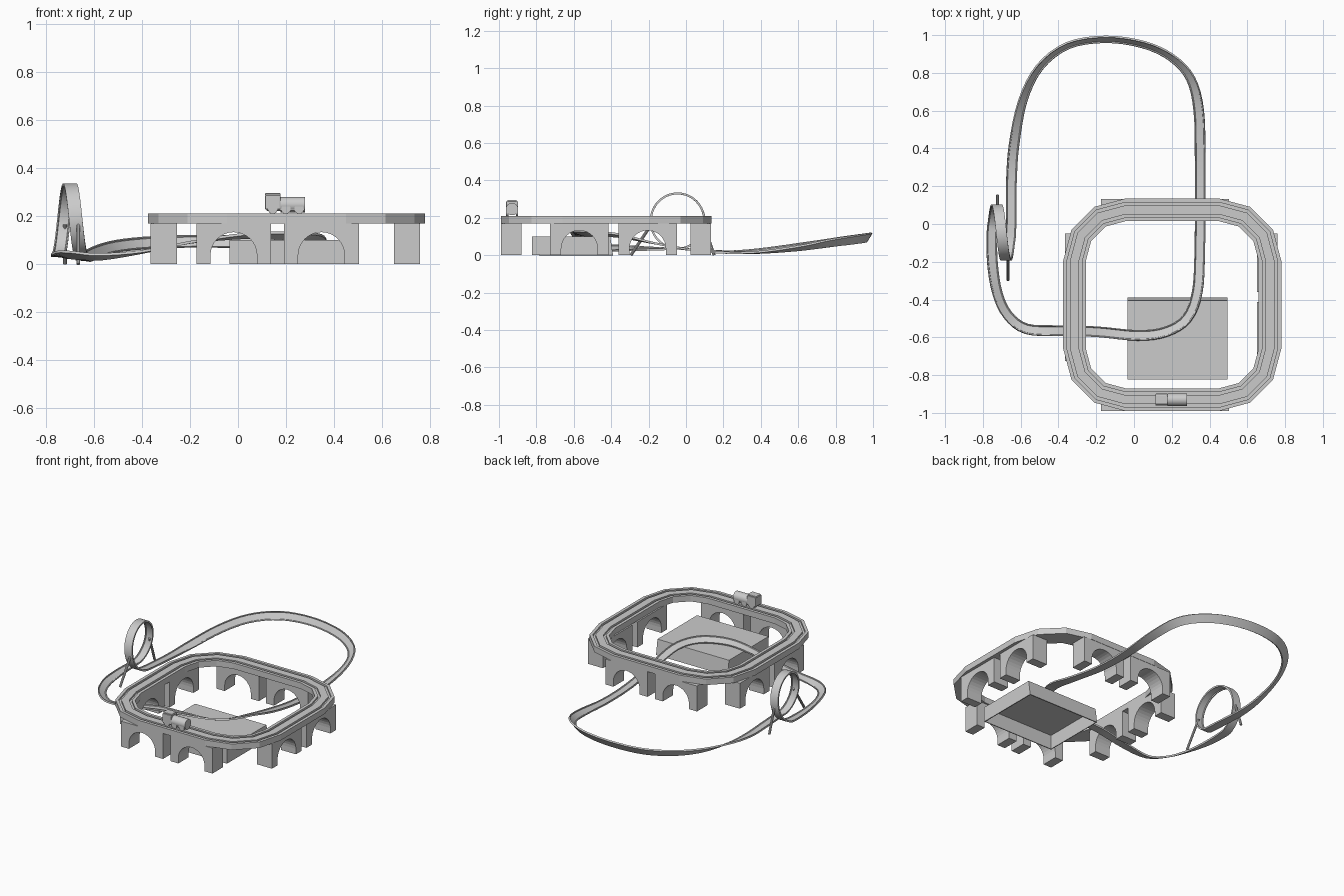
import bpy, bmesh, math
from mathutils import Vector as V, Matrix

if "Cube" in bpy.data.objects:
    bpy.data.objects.remove(bpy.data.objects["Cube"])


def finish(name, bm, smooth=False):
    bmesh.ops.recalc_face_normals(bm, faces=bm.faces)
    me = bpy.data.meshes.new(name)
    bm.to_mesh(me)
    bm.free()
    ob = bpy.data.objects.new(name, me)
    bpy.context.collection.objects.link(ob)
    if smooth:
        bpy.ops.object.select_all(action='DESELECT')
        ob.select_set(True)
        bpy.context.view_layer.objects.active = ob
        bpy.ops.object.shade_smooth_by_angle(angle=math.radians(35))
    return ob


def sweep(name, frames, profile, smooth=False):
    # frames: (position, side, up), joined into a closed circuit
    bm = bmesh.new()
    rings = [[bm.verts.new(p + s * u + w * v) for u, v in profile] for p, s, w in frames]
    n = len(profile)
    for i, a in enumerate(rings):
        b = rings[(i + 1) % len(rings)]
        for j in range(n):
            k = (j + 1) % n
            bm.faces.new((a[j], a[k], b[k], b[j]))
    return finish(name, bm, smooth)


def box(name, x0, x1, y0, y1, z0, z1, bevel=0):
    bm = bmesh.new()
    m = Matrix.Translation(((x0 + x1) / 2, (y0 + y1) / 2, (z0 + z1) / 2)) @ \
        Matrix.Diagonal((x1 - x0, y1 - y0, z1 - z0, 1))
    bmesh.ops.create_cube(bm, size=1, matrix=m)
    if bevel:
        bmesh.ops.bevel(bm, geom=bm.edges[:], offset=bevel, segments=2, affect='EDGES', profile=0.5)
    return finish(name, bm)


def rod(name, a, b, r, sides=16):
    a, b = V(a), V(b)
    d = b - a
    bm = bmesh.new()
    m = Matrix.Translation((a + b) / 2) @ d.to_track_quat('Z', 'Y').to_matrix().to_4x4()
    bmesh.ops.create_cone(bm, cap_ends=True, segments=sides, radius1=r, radius2=r,
                          depth=d.length, matrix=m)
    return finish(name, bm, True)


def arch(name, cx, cy, along_y):
    # block with a round-topped opening
    h, w, t, r, spring = 0.17, 0.156, 0.055, 0.097, 0.036
    pts = [(-w, 0), (-w, h), (w, h), (w, 0), (r, 0)]
    pts += [(r * math.cos(math.pi * i / 16), spring + r * math.sin(math.pi * i / 16)) for i in range(17)]
    pts.append((-r, 0))
    bm = bmesh.new()
    f = bm.faces.new([bm.verts.new((x, -t, z)) for x, z in pts])
    g = bmesh.ops.extrude_face_region(bm, geom=[f])
    bmesh.ops.translate(bm, vec=(0, 2 * t, 0), verts=[v for v in g['geom'] if isinstance(v, bmesh.types.BMVert)])
    ob = finish(name, bm)
    ob.location = (cx, cy, 0)
    ob.rotation_euler.z = math.pi / 2 if along_y else 0


# Faceted toy railway with two wheel grooves
frames = []
for k, (cx, cy) in enumerate([(0.45, -0.195), (-0.045, -0.195), (-0.045, -0.66), (0.45, -0.66)]):
    for i in range(4):
        a = math.radians(90 * k + 30 * i)
        s = V((math.cos(a), math.sin(a), 0))
        frames.append((V((cx, cy, 0)) + s * 0.27, s, V((0, 0, 1))))
sweep("railway_track", frames, [(-.06, .17), (-.06, .21), (-.04, .21), (-.04, .198), (-.024, .198), (-.024, .21),
                                (.024, .21), (.024, .198), (.04, .198), (.04, .21), (.06, .21), (.06, .17)])

# Arched supports, two per side
for i, x in enumerate((-0.018, 0.348)):
    arch(f"front_arch_{i}", x, -0.935, False)
    arch(f"back_arch_{i}", x, 0.078, False)
for i, y in enumerate((-0.57, -0.205)):
    arch(f"left_arch_{i}", -0.31, y, True)
    arch(f"right_arch_{i}", 0.705, y, True)

# Car circuit: x, y, z, bank in degrees
route = [(-.65, .1, .025, 0), (-.648, .25, .018, 5), (-.635, .42, .025, 22), (-.59, .65, .05, 42),
         (-.5, .83, .075, 52), (-.35, .945, .09, 57), (-.15, .978, .095, 58), (.05, .95, .09, 56),
         (.2, .88, .08, 52), (.3, .77, .065, 42), (.343, .6, .037, 22), (.35, .35, .013, 3),
         (.35, .1, .02, 0), (.348, -.15, .06, 0), (.335, -.36, .105, 15), (.28, -.5, .115, 25),
         (.17, -.57, .118, 25), (.02, -.59, .116, 15), (-.2, -.57, .09, 0), (-.4, -.565, .05, 5),
         (-.57, -.555, .03, 20), (-.67, -.48, .035, 30), (-.725, -.36, .038, 28), (-.75, -.2, .035, 12)]
P, U = [], []
for i, (x, y, z, b) in enumerate(route):
    q, p = route[(i + 1) % len(route)], route[i - 1]
    t = V((q[0] - p[0], q[1] - p[1], 0)).normalized()
    if i in (0, len(route) - 1):
        t = V((0, 1, 0))
    b = math.radians(b)
    P.append(V((x, y, z)))
    U.append(V((0, 0, 1)) * math.cos(b) + V((t.y, -t.x, 0)) * math.sin(b))
# Vertical loop
for i in range(17):
    a = 2 * math.pi * i / 16
    P.append(V((-.752 + .1 * i / 16, -.045 + .144 * math.sin(a), .183 - .148 * math.cos(a))))
    U.append(V((0, -math.sin(a), math.cos(a))))


def spline(pts, i, t):
    n = len(pts)
    a, b, c, d = (pts[(i + k) % n] for k in (-1, 0, 1, 2))
    return 0.5 * (2 * b + (c - a) * t + (2 * a - 5 * b + 4 * c - d) * t ** 2 + (3 * b - a - 3 * c + d) * t ** 3)


samples = [(spline(P, i, k / 4), spline(U, i, k / 4)) for i in range(len(P)) for k in range(4)]
frames = []
for i, (p, u) in enumerate(samples):
    t = (samples[(i + 1) % len(samples)][0] - samples[i - 1][0]).normalized()
    s = t.cross(u).normalized()
    frames.append((p, s, s.cross(t).normalized()))
sweep("loop_circuit", frames, [(-.028, .006), (-.023, .006), (-.02, .001), (.02, .001), (.023, .006),
                               (.028, .006), (.028, -.005), (-.028, -.005)], True)

# Loop props
rod("loop_prop_front", (-.667, -.295, 0), (-.667, -.185, .165), .008, 10)
rod("loop_prop_back", (-.722, .15, 0), (-.722, .095, .165), .008, 10)

# Open-bottomed box under the circuit, back wall slightly sloped
bm = bmesh.new()
bmesh.ops.create_cube(bm, size=1, matrix=Matrix.Translation((.23, -.607, .05)) @ Matrix.Diagonal((.53, .434, .1, 1)))
for v in bm.verts:
    if v.co.y > -.5 and v.co.z > .05:
        v.co.y -= .015
bmesh.ops.delete(bm, geom=[f for f in bm.faces if f.calc_center_median().z < .01], context='FACES')
m = finish("open_box", bm).modifiers.new("wall", 'SOLIDIFY')
m.thickness = 0.008

# Small locomotive
box("locomotive_base", .118, .278, -.957, -.903, .222, .238, .003)
box("locomotive_cab", .113, .178, -.962, -.898, .228, .288, .004)
box("cab_roof", .113, .178, -.955, -.905, .285, .296, .004)
rod("boiler", (.178, -.93, .247), (.28, -.93, .247), .033, 24)
for i, x in enumerate((.145, .2, .255)):
    for side, y in (("front", -.962), ("back", -.91)):
        rod(f"wheel_{side}_{i}", (x, y, .229), (x, y + .012, .229), .02, 16)
